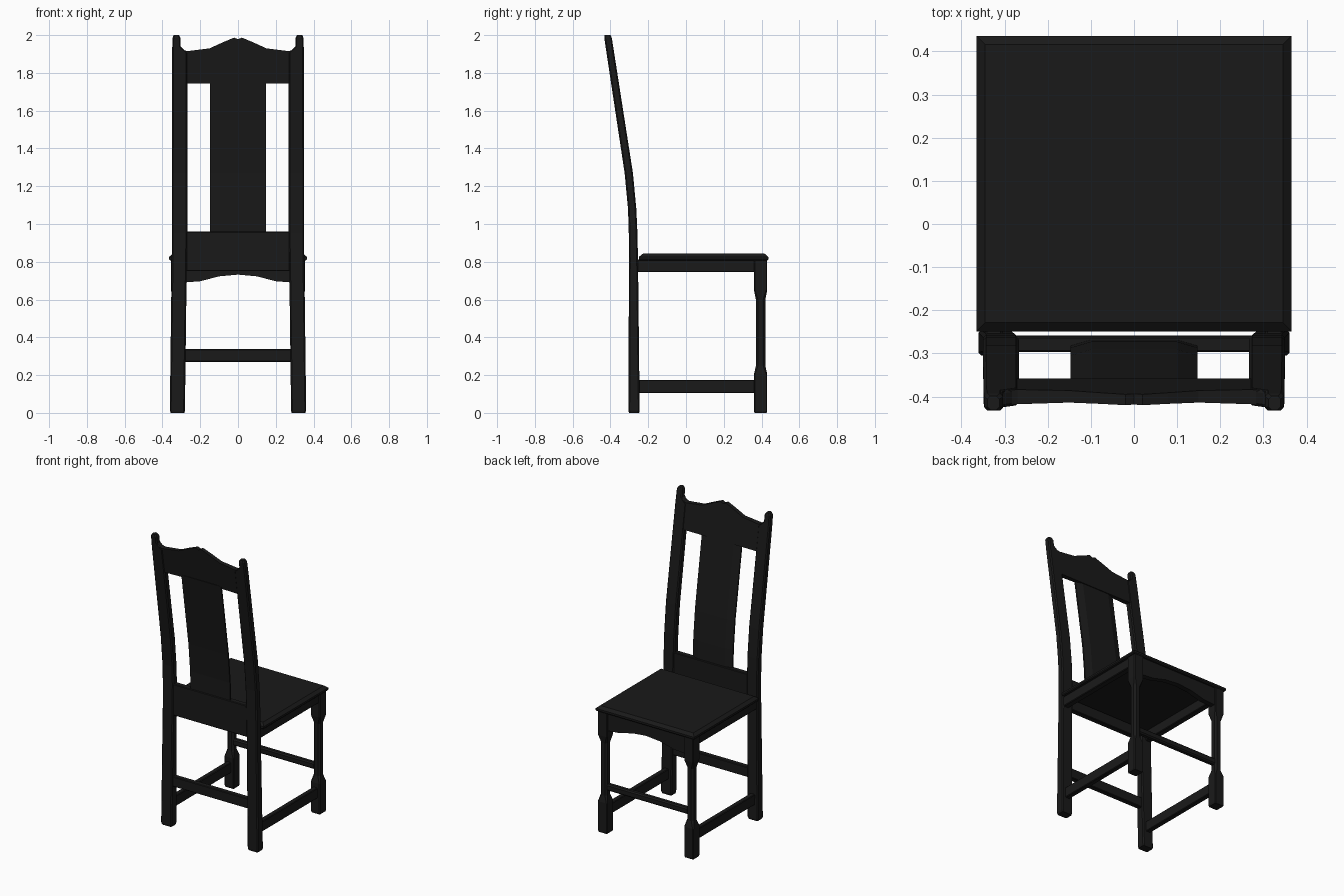
import bpy, bmesh

if "Cube" in bpy.data.objects:
    bpy.data.objects.remove(bpy.data.objects["Cube"])

wood = bpy.data.materials.new("dark_wood")
wood.diffuse_color = (0.01, 0.01, 0.01, 1)
wood.use_nodes = True
wood.node_tree.nodes["Principled BSDF"].inputs["Base Color"].default_value = wood.diffuse_color


def loft(name, rings, mirror=False):
    """Skin equal-length rings of points and cap both ends."""
    bm = bmesh.new()
    vs = [[bm.verts.new(p) for p in r] for r in rings]
    n = len(vs[0])
    for a, b in zip(vs, vs[1:]):
        for i in range(n):
            j = (i + 1) % n
            bm.faces.new((a[i], a[j], b[j], b[i]))
    bm.faces.new(vs[0])
    bm.faces.new(vs[-1])
    bmesh.ops.recalc_face_normals(bm, faces=bm.faces)
    me = bpy.data.meshes.new(name)
    bm.to_mesh(me)
    bm.free()
    me.materials.append(wood)
    ob = bpy.data.objects.new(name, me)
    bpy.context.collection.objects.link(ob)
    if mirror:
        ob.modifiers.new("mirror", 'MIRROR').use_mirror_merge = False
    return ob


def octagon(x0, x1, y0, y1, z, c):
    """Rectangle with corners cut by c."""
    return [(x0 + c, y0, z), (x1 - c, y0, z), (x1, y0 + c, z), (x1, y1 - c, z),
            (x1 - c, y1, z), (x0 + c, y1, z), (x0, y1 - c, z), (x0, y0 + c, z)]


def rect(x0, x1, y0, y1, z):
    return [(x0, y0, z), (x1, y0, z), (x1, y1, z), (x0, y1, z)]


def box(name, x0, x1, y0, y1, z0, z1, mirror=False, bevel=0.004):
    ob = loft(name, [rect(x0, x1, y0, y1, z0), rect(x0, x1, y0, y1, z1)], mirror)
    b = ob.modifiers.new("bevel", 'BEVEL')
    b.width, b.segments = bevel, 1
    return ob


# Side curve of the raked back: z, centre y, half depth
CURVE = [(0, -.275, .030), (.80, -.278, .024), (.95, -.280, .023),
         (1.08, -.285, .022), (1.27, -.303, .022), (2, -.415, .020)]


def back(z):
    for (z0, y0, h0), (z1, y1, h1) in zip(CURVE, CURVE[1:]):
        if z <= z1:
            t = (z - z0) / (z1 - z0)
            return y0 + t * (y1 - y0), h0 + t * (h1 - h0)


# Back posts running from floor to finial
post = []
for z, x0, x1, s in [(0, .284, .356, .9), (.012, .281, .361, 1), (.80, .271, .351, 1),
                     (.95, .268, .350, 1), (1.08, .267, .350, 1), (1.27, .267, .350, 1),
                     (1.905, .267, .349, 1), (1.94, .304, .348, 1),
                     (1.985, .304, .347, 1), (2.0, .312, .340, .8)]:
    y, h = back(z)
    post.append(octagon(x0, x1, y - h * s, y + h * s, z, .007))
loft("back_post", post, True)

# Crest rail with shaped top, bowed at the rear
half = [(.305, 1.942), (.295, 1.925), (.27, 1.915), (.15, 1.93), (.08, 1.962), (.02, 1.987)]
top = [(-x, z) for x, z in half] + [(0, 1.978)] + [(x, z) for x, z in reversed(half)]
crest = []
for x, z in top:
    rear = .007 + .011 * (x / .3) ** 2
    yb, yt = back(1.745)[0], back(z)[0]
    crest.append([(x, yb - rear, 1.745), (x, yb + .018, 1.745),
                  (x, yt + .018, z), (x, yt - rear, z)])
loft("crest_rail", crest)

# Splat: broad bevels on the sitter's side, following the back curve
section = [(-.147, -.012), (.147, -.012), (.147, -.002), (.1, .012), (-.1, .012), (-.147, -.002)]
loft("back_splat", [[(x, back(z)[0] + d, z) for x, d in section]
                    for z in (.94, 1.08, 1.27, 1.76)])

# Lower back rail
box("lower_back_rail", -.275, .275, -.297, -.260, .75, .96)

# Seat board with chamfered top edge
loft("seat", [rect(-.360, .360, -.246, .431, .808), rect(-.365, .365, -.249, .436, .814),
              rect(-.365, .365, -.249, .436, .826), rect(-.345, .345, -.228, .416, .843)])

# Front legs: square blocks with a slimmer octagonal shaft
leg = []
for z, r, c in [(0, .032, .005), (.01, .035, .005), (.205, .035, .005), (.25, .025, .012),
                (.60, .025, .012), (.65, .035, .005), (.812, .035, .005)]:
    leg.append(octagon(.32 - r, .32 + r, .395 - r, .395 + r, z, c))
loft("front_leg", leg, True)

# Front apron with arched lower edge
arch = [(.29, .69), (.2, .697), (.1, .723)]
arch = [(-x, z) for x, z in arch] + [(0, .732)] + [(x, z) for x, z in reversed(arch)]
loft("front_apron", [[(x, .385, z), (x, .42, z), (x, .42, .812), (x, .385, .812)]
                     for x, z in arch])

# Side aprons and stretchers
box("side_apron", .305, .345, -.26, .37, .745, .812, True)
box("side_stretcher", .303, .337, -.26, .37, .105, .175, True)
box("back_stretcher", -.29, .29, -.293, -.258, .27, .337)
box("front_stretcher", -.305, .305, .377, .413, .282, .325, bevel=.008)
